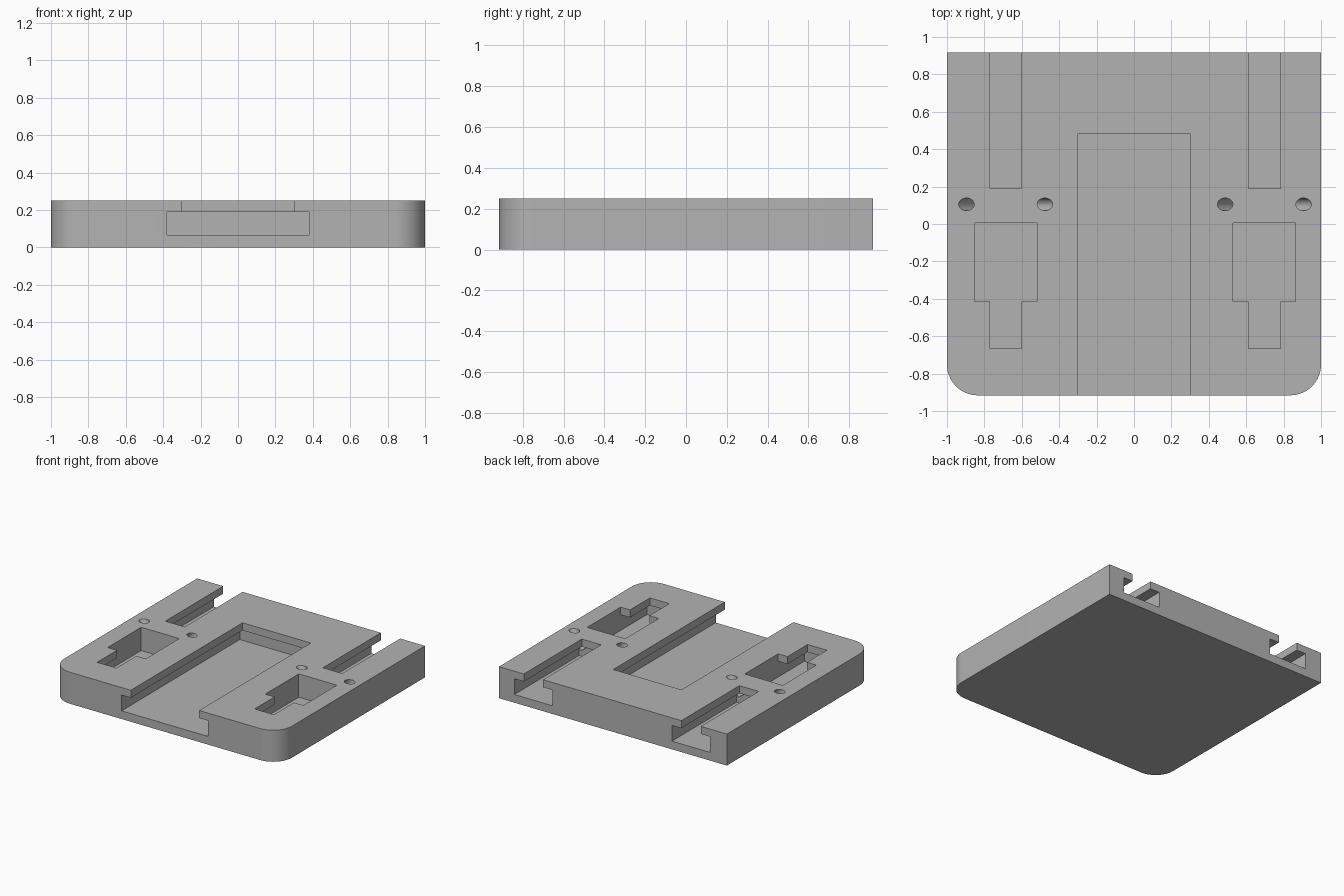
import bpy
import bmesh
from math import radians, sin, cos, pi
from mathutils import Matrix, Vector

cube = bpy.data.objects.get("Cube")
if cube:
    bpy.data.objects.remove(cube)

HALF_Y, HEIGHT = 0.916, 0.25
FLOOR, LIP = 0.065, 0.19      # slot floor and underside of the lips
ABOVE, BEYOND = 0.4, 1.1      # cutters overshoot the body

grey = bpy.data.materials.new("plain grey")
grey.use_nodes = True
color = (0.45, 0.45, 0.45, 1)
grey.diffuse_color = color
grey.node_tree.nodes["Principled BSDF"].inputs["Base Color"].default_value = color


def make_object(name, bm):
    bmesh.ops.recalc_face_normals(bm, faces=bm.faces)
    mesh = bpy.data.meshes.new(name)
    bm.to_mesh(mesh)
    bm.free()
    obj = bpy.data.objects.new(name, mesh)
    obj.data.materials.append(grey)
    bpy.context.collection.objects.link(obj)
    return obj


def prism(name, outline, z0, z1):
    bm = bmesh.new()
    face = bm.faces.new([bm.verts.new((x, y, z0)) for x, y in outline])
    top = bmesh.ops.extrude_face_region(bm, geom=[face])["geom"]
    verts = [v for v in top if isinstance(v, bmesh.types.BMVert)]
    bmesh.ops.translate(bm, verts=verts, vec=(0, 0, z1 - z0))
    return make_object(name, bm)


def box(name, x0, x1, y0, y1, z0, z1):
    return prism(name, [(x0, y0), (x1, y0), (x1, y1), (x0, y1)], z0, z1)


def angled_hole(name, x, y, lean):
    # Blind hole whose lower end leans sideways
    axis = Vector((-lean * sin(radians(35)), 0, cos(radians(35))))
    bm = bmesh.new()
    turn = axis.to_track_quat('Z', 'Y').to_matrix().to_4x4()
    bmesh.ops.create_cone(bm, cap_ends=True, segments=32, radius1=0.034,
                          radius2=0.034, depth=0.3,
                          matrix=Matrix.Translation((x, y, HEIGHT)) @ turn)
    return make_object(name, bm)


# Plate with rounded front corners
R, STEPS = 0.165, 16
outline = [(1, HALF_Y), (-1, HALF_Y)]
for cx, start in ((R - 1, pi), (1 - R, 1.5 * pi)):
    for i in range(STEPS + 1):
        a = start + i / STEPS * pi / 2
        outline.append((cx + R * cos(a), R - HALF_Y + R * sin(a)))
base = prism("base_plate", outline, 0, HEIGHT)

# Central undercut channel, open at the front
cutters = [
    box("channel_lower_cutter", -0.38, 0.38, -BEYOND, 0.565, FLOOR, LIP),
    box("channel_upper_cutter", -0.30, 0.30, -BEYOND, 0.485, FLOOR + 0.02, ABOVE),
]

# Side keyholes, rear slots and angled holes
WIDE, NARROW = 0.1675, 0.085
for side, cx in (("right", -0.686), ("left", 0.697)):
    def slot(part, half, y0, y1, z0, z1):
        cutters.append(box(f"{side}_{part}_cutter", cx - half, cx + half, y0, y1, z0, z1))
    slot("rear_lower", WIDE, 0.105, BEYOND, FLOOR, LIP)
    slot("rear_upper", NARROW, 0.19, BEYOND, FLOOR + 0.02, ABOVE)
    slot("pocket", WIDE, -0.415, 0.005, FLOOR, ABOVE)
    slot("keyhole_lower", WIDE, -0.745, -0.3, FLOOR, LIP)
    slot("keyhole_upper", NARROW, -0.665, -0.35, FLOOR + 0.02, ABOVE)
    for lean in (1, -1):
        cutters.append(angled_hole(f"{side}_hole_cutter", cx - lean * 0.21, 0.105, lean))

bpy.context.view_layer.objects.active = base
for cutter in cutters:
    cutter.hide_render = True
    mod = base.modifiers.new(cutter.name, 'BOOLEAN')
    mod.operation = 'DIFFERENCE'
    mod.solver = 'EXACT'
    mod.object = cutter
    bpy.ops.object.modifier_apply(modifier=mod.name)
for cutter in cutters:
    bpy.data.objects.remove(cutter)

# Smooth the rounded walls, keep hard edges
bpy.ops.object.select_all(action='DESELECT')
base.select_set(True)
bpy.ops.object.shade_smooth_by_angle(angle=radians(30))
